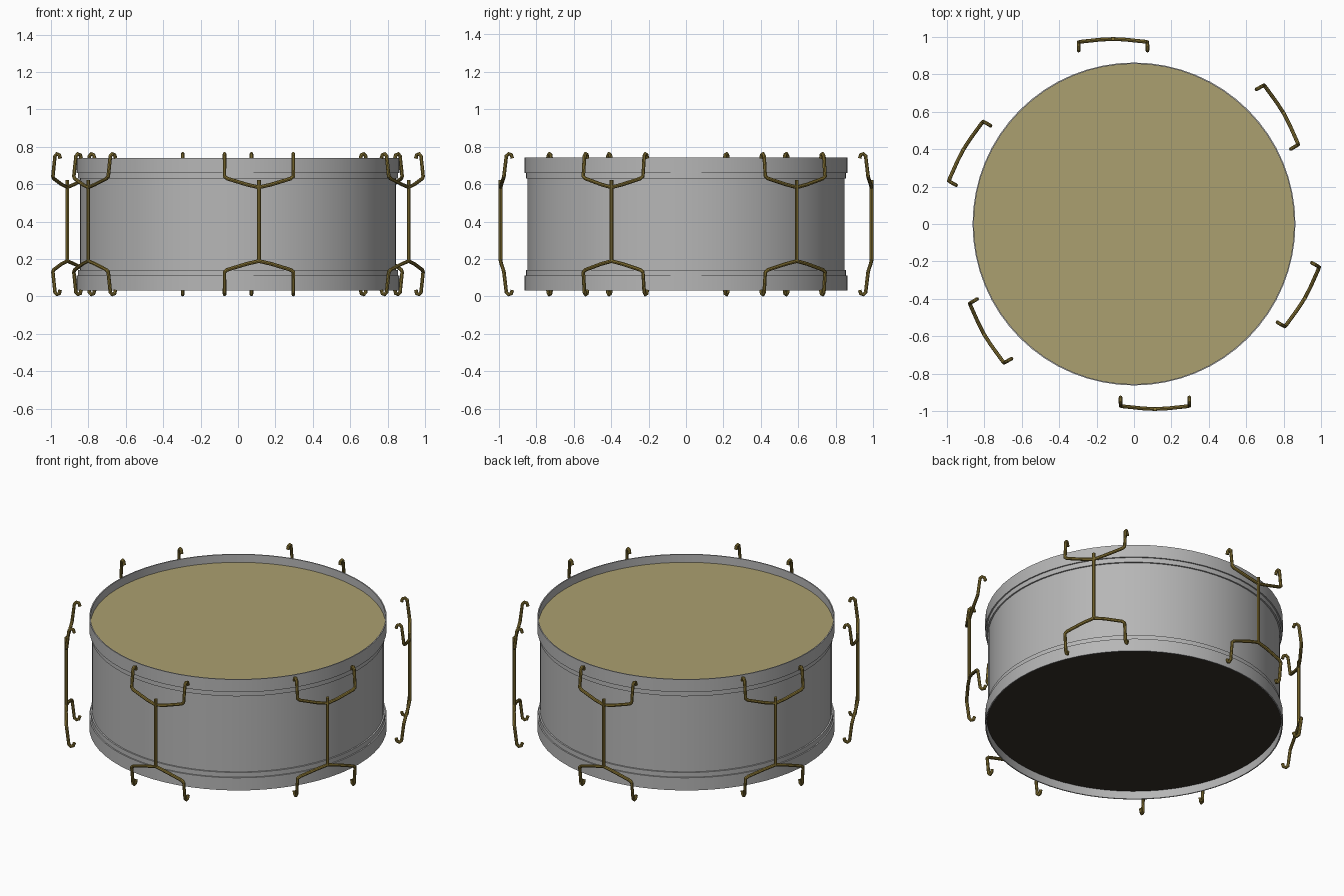
import bpy
import bmesh
from math import radians
from mathutils import Matrix, Vector

SEGMENTS = 64
MID_Z = 0.386
HOOK_COUNT = 6

cube = bpy.data.objects.get("Cube")
if cube:
    bpy.data.objects.remove(cube, do_unlink=True)


def make_material(name, color, metallic=0.0):
    mat = bpy.data.materials.new(name)
    mat.use_nodes = True
    mat.diffuse_color = (*color, 1)
    bsdf = mat.node_tree.nodes["Principled BSDF"]
    bsdf.inputs["Base Color"].default_value = (*color, 1)
    bsdf.inputs["Roughness"].default_value = 0.6
    return mat


GREY = make_material("shell grey", (0.47, 0.47, 0.47))
TAN = make_material("skin tan", (0.41, 0.35, 0.16))
DARK = make_material("underside dark brown", (0.035, 0.028, 0.022))
BRASS = make_material("dark brass", (0.25, 0.18, 0.035))


def add_object(name, mesh, mat, smooth=True):
    obj = bpy.data.objects.new(name, mesh)
    bpy.context.scene.collection.objects.link(obj)
    mesh.materials.clear()
    mesh.materials.append(mat)
    if smooth:
        bpy.ops.object.select_all(action='DESELECT')
        obj.select_set(True)
        bpy.context.view_layer.objects.active = obj
        bpy.ops.object.shade_smooth_by_angle(angle=radians(35))
    return obj


def lathe(name, profile, mat):
    """Turn a closed (radius, height) profile around the z axis."""
    bm = bmesh.new()
    verts = [bm.verts.new((r, 0, z)) for r, z in profile]
    edges = [bm.edges.new((v, verts[i - 1])) for i, v in enumerate(verts)]
    bmesh.ops.spin(bm, geom=verts + edges, cent=(0, 0, 0), axis=(0, 0, 1),
                   angle=radians(360), steps=SEGMENTS, use_merge=True)
    bmesh.ops.remove_doubles(bm, verts=bm.verts, dist=0.0001)
    bmesh.ops.recalc_face_normals(bm, faces=bm.faces)
    mesh = bpy.data.meshes.new(name)
    bm.to_mesh(mesh)
    bm.free()
    return add_object(name, mesh, mat)


def disc(name, radius, z, mat, face_down=False):
    bm = bmesh.new()
    bmesh.ops.create_circle(bm, cap_ends=True, segments=SEGMENTS, radius=radius,
                            matrix=Matrix.Translation((0, 0, z)))
    bm.normal_update()
    for face in bm.faces:
        if (face.normal.z < 0) != face_down:
            face.normal_flip()
    mesh = bpy.data.meshes.new(name)
    bm.to_mesh(mesh)
    bm.free()
    return add_object(name, mesh, mat, smooth=False)


def flip(z):
    return 2 * MID_Z - z


# Shell and the two stepped hoops
lathe("shell", [(0.846, 0.1), (0.846, 0.67), (0.836, 0.67), (0.836, 0.1)], GREY)
hoop = [(0.855, 0.63), (0.855, 0.66), (0.863, 0.66), (0.863, 0.741),
        (0.856, 0.741), (0.856, 0.685), (0.84, 0.685), (0.84, 0.63)]
lathe("top_hoop", hoop, GREY)
lathe("bottom_hoop", [(r, flip(z)) for r, z in hoop], GREY)

# Drum skins, recessed inside the hoops
disc("top_skin", 0.857, 0.69, TAN)
disc("bottom_skin", 0.857, flip(0.69), DARK, face_down=True)

# Wire tension hooks: a tie rod with a two-armed claw at each end
arm = [(0, -0.989, 0.583), (0.065, -0.986, 0.598), (0.17, -0.975, 0.63),
       (0.184, -0.972, 0.642), (0.184, -0.959, 0.75), (0.184, -0.947, 0.762),
       (0.184, -0.933, 0.757), (0.184, -0.927, 0.738)]
paths = [[(0, -0.99, 0.19), (0, -0.99, 0.622)]]
for side in (-1, 1):
    upper = [(side * x, y, z) for x, y, z in arm]
    paths += [upper, [(x, y, flip(z)) for x, y, z in upper]]

curve = bpy.data.curves.new("hook_wire", 'CURVE')
curve.dimensions = '3D'
curve.bevel_depth = 0.01
curve.bevel_resolution = 2
curve.use_fill_caps = True
for path in paths:
    spline = curve.splines.new('POLY')
    spline.points.add(len(path) - 1)
    for point, co in zip(spline.points, path):
        point.co = (*co, 1)
wire = bpy.data.objects.new("hook_wire", curve)
bpy.context.scene.collection.objects.link(wire)
bpy.context.view_layer.update()
evaluated = wire.evaluated_get(bpy.context.evaluated_depsgraph_get())
hook_mesh = bpy.data.meshes.new_from_object(evaluated)
bpy.data.objects.remove(wire, do_unlink=True)

# Each hook sits a little off the radial line, repeated around the drum
hook_mesh.transform(Matrix.Translation(Vector((0.112, 0, 0))))
for i in range(HOOK_COUNT):
    mesh = hook_mesh.copy()
    mesh.transform(Matrix.Rotation(radians(360 * i / HOOK_COUNT), 4, 'Z'))
    add_object(f"tension_hook_{i + 1}", mesh, BRASS)
bpy.data.meshes.remove(hook_mesh)
